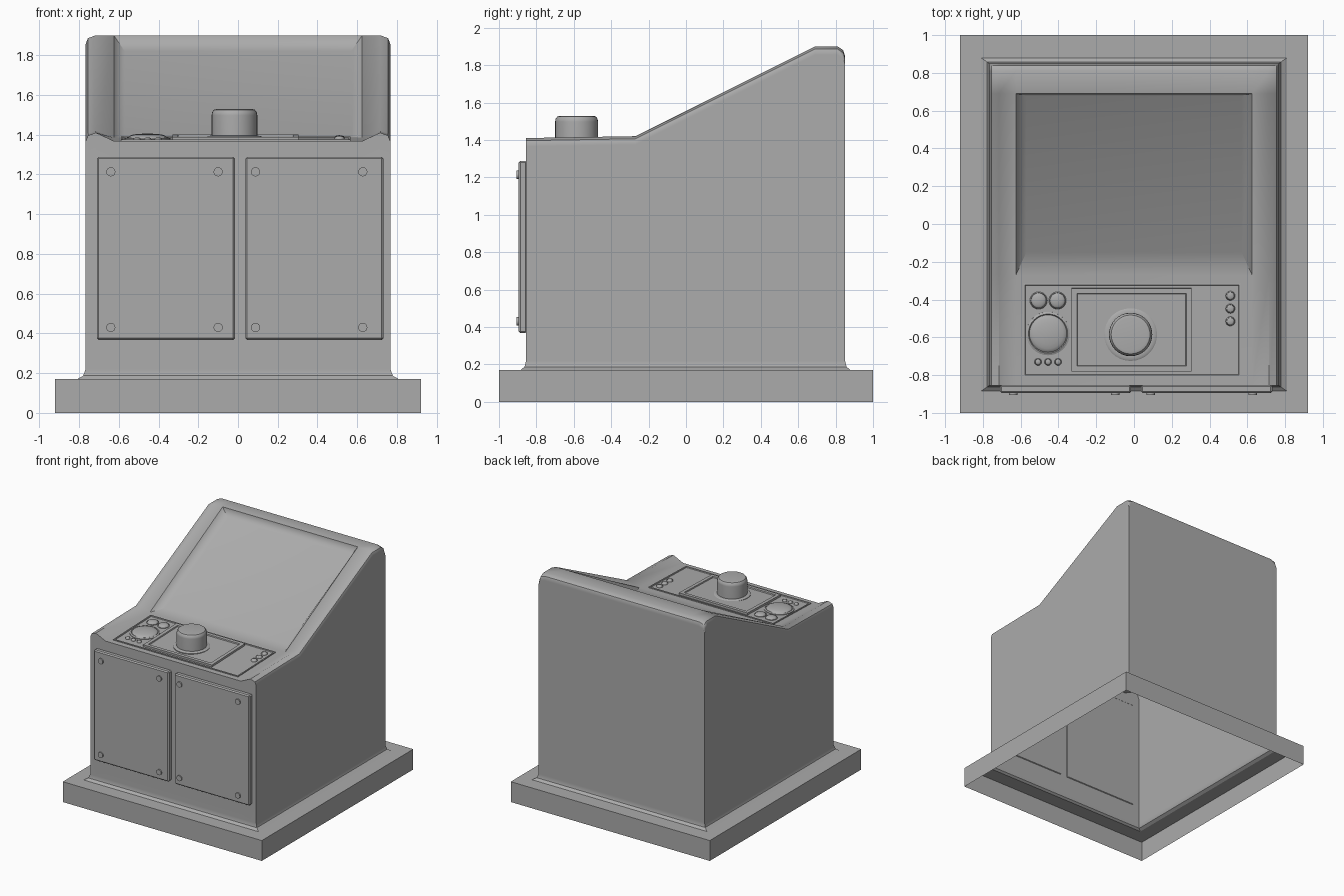
import bpy, bmesh, math
from mathutils import Matrix

old = bpy.data.objects.get("Cube")
if old:
    bpy.data.objects.remove(old, do_unlink=True)

TONE = (0.41, 0.41, 0.41, 1)
grey = bpy.data.materials.new("mid grey")
grey.use_nodes = True
grey.diffuse_color = TONE
grey.node_tree.nodes["Principled BSDF"].inputs["Base Color"].default_value = TONE

parts = []


def finish(name, bm, loc=(0, 0, 0), rot_x=0.0):
    mesh = bpy.data.meshes.new(name)
    bm.to_mesh(mesh)
    bm.free()
    mesh.materials.append(grey)
    ob = bpy.data.objects.new(name, mesh)
    ob.location = loc
    ob.rotation_euler.x = rot_x
    bpy.context.scene.collection.objects.link(ob)
    # Large faces stay flat, only the small edge faces look round
    ob.modifiers.new("flat_large_faces", 'WEIGHTED_NORMAL').keep_sharp = True
    parts.append(ob)
    return ob


def face_outward(bm):
    # Open shells: make the normals agree, then point them away from the middle
    bmesh.ops.recalc_face_normals(bm, faces=bm.faces[:])
    mid = sum((v.co for v in bm.verts), bm.verts[:][0].co * 0) / len(bm.verts)
    if sum(f.normal.dot(f.calc_center_median() - mid) * f.calc_area() for f in bm.faces) < 0:
        bmesh.ops.reverse_faces(bm, faces=bm.faces[:])


def box(name, x, y, z, chamfer):
    bm = bmesh.new()
    size = [b - a for a, b in (x, y, z)]
    bmesh.ops.create_cube(bm, size=1, matrix=Matrix.Diagonal((*size, 1)))
    bmesh.ops.bevel(bm, geom=bm.edges[:], offset=chamfer, segments=1, affect='EDGES')
    return finish(name, bm, [(a + b) / 2 for a, b in (x, y, z)])


def tray(name, x, y, z, height, rim, depth, tilt):
    # Raised plate whose top is sunk inside a rim
    bm = bmesh.new()
    bmesh.ops.create_cube(bm, size=1, matrix=Matrix.Diagonal((x[1] - x[0], y[1] - y[0], height, 1)))
    top = max(bm.faces, key=lambda f: f.calc_center_median().z)
    bmesh.ops.inset_region(bm, faces=[top], thickness=rim)
    bmesh.ops.inset_region(bm, faces=[top], thickness=0.004, depth=-depth)
    return finish(name, bm, ((x[0] + x[1]) / 2, (y[0] + y[1]) / 2, z), tilt)


def lathe(name, profile, loc, rot_x=0.0, sides=32):
    bm = bmesh.new()
    verts = [bm.verts.new((r, 0, z)) for r, z in profile]
    edges = [bm.edges.new(pair) for pair in zip(verts, verts[1:])]
    bmesh.ops.spin(bm, geom=verts + edges, cent=(0, 0, 0), axis=(0, 0, 1),
                   angle=math.tau, steps=sides, use_duplicate=False)
    bmesh.ops.remove_doubles(bm, verts=bm.verts[:], dist=0.0002)
    face_outward(bm)
    return finish(name, bm, loc, rot_x)


def button(radius, height, lip):
    # Domed cap sitting in a narrow chamfered collar
    cap = radius - lip
    arc = [math.pi / 2 * i / 5 for i in range(6)]
    return [(radius, -0.01), (radius, 0.003), (cap + lip * 0.3, 0.008), (cap, 0.002)] + [
        (cap * math.cos(a), 0.006 + height * math.sin(a)) for a in arc]


FRONT, SLOPE = -0.855, 0.03
TILT = math.atan(SLOPE)


def deck_z(y):
    return 1.368 + SLOPE * (y - FRONT)


# Cabinet: ridged sides, sunken deck and screen, flared foot, open below
bm = bmesh.new()
rows = [(FRONT, 1.41), (-0.27, 1.42), (0.69, 1.9), (0.81, 1.9), (0.84, 1.88), (0.85, 1.85)]
half = [(0.767, -0.045), (0.755, -0.014), (0.715, 0), (0.625, 0)]
grid = []
for i, (y, z) in enumerate(rows):
    heights = [z + dz for _, dz in half]
    if i < 2:
        heights[3] = deck_z(y)
    line = [(-x, h) for (x, _), h in zip(half, heights)]
    line += [(-x, h) for x, h in reversed(line)]
    grid.append([bm.verts.new((x, y, h)) for x, h in line])
for i in range(len(rows) - 1):
    for j in range(7):
        if j != 3 or i != 1:
            bm.faces.new((grid[i][j], grid[i][j + 1], grid[i + 1][j + 1], grid[i + 1][j]))

# Sunken screen with four sloping sides
SCREEN_X = 0.57
low_l, low_r = [bm.verts.new((x, -0.15, deck_z(-0.15))) for x in (-SCREEN_X, SCREEN_X)]
top_l, top_r = [bm.verts.new((x, 0.68, 1.82)) for x in (-SCREEN_X, SCREEN_X)]
(ml, mr), (bl, br) = [grid[i][3:5] for i in (1, 2)]
for face in ((ml, mr, low_r, low_l), (low_l, low_r, top_r, top_l),
             (ml, low_l, top_l, bl), (low_r, mr, br, top_r), (top_l, top_r, br, bl)):
    bm.faces.new(face)

# Walls and flared foot
rim = [e for e in bm.edges if e.is_boundary]
for z, grow in ((0.22, 0), (0.187, 0.012), (0.17, 0.03)):
    new = bmesh.ops.extrude_edge_only(bm, edges=rim)["geom"]
    rim = [g for g in new if isinstance(g, bmesh.types.BMEdge)
           and all(v in new for v in g.verts) and g.is_boundary]
    for v in (g for g in new if isinstance(g, bmesh.types.BMVert)):
        v.co.z = z
        if abs(v.co.x) > 0.76:
            v.co.x += math.copysign(grow, v.co.x)
        if abs(v.co.y) > 0.84:
            v.co.y += math.copysign(grow * 0.7, v.co.y)
face_outward(bm)
cabinet = finish("cabinet", bm)

# Plinth: hollow skirt with an open middle
bm = bmesh.new()
loops = []
for hx, hy, z in ((0.8, 0.875, 0.17), (0.92, 1, 0.17), (0.92, 1, 0)):
    loops.append([bm.verts.new((sx * hx, sy * hy, z)) for sx, sy in ((-1, -1), (1, -1), (1, 1), (-1, 1))])
for a, b in zip(loops, loops[1:]):
    for k in range(4):
        n = (k + 1) % 4
        bm.faces.new((a[k], b[k], b[n], a[n]))
finish("plinth", bm)

# Front doors with screws
for side, span, screws in (("right", (-0.71, -0.015), (-0.64, -0.1)),
                           ("left", (0.037, 0.732), (0.088, 0.628))):
    box(side + "_door", span, (-0.895, -0.85), (0.367, 1.288), 0.009)
    for x in screws:
        for z in (0.43, 1.213):
            lathe(side + "_door_screw", [(0.023, -0.01), (0.023, 0.01), (0, 0.01)],
                  (x, -0.895, z), math.pi / 2, 16)

# Control panel and central tray
tray("control_panel", (-0.588, 0.567), (-0.81, -0.313), deck_z(-0.56), 0.014, 0.014, 0.006, TILT)
tray("knob_tray", (-0.33, 0.305), (-0.78, -0.34), deck_z(-0.56) + 0.007, 0.022, 0.04, 0.009, TILT)

# Big knob on its collar
knob_base = deck_z(-0.58) + 0.004
lathe("knob_collar", [(0.14, -0.01), (0.14, 0.008), (0.132, 0.013), (0.117, 0.015), (0, 0.015)],
      (-0.018, -0.585, knob_base))
lathe("knob", [(0.115, 0), (0.115, 0.115), (0.112, 0.131), (0.103, 0.143), (0.088, 0.147), (0, 0.147)],
      (-0.018, -0.585, knob_base + 0.002))

# Trackball and push buttons
for name, radius, height, lip, spots, sides in (
        ("trackball", 0.115, 0.02, 0.016, [(-0.455, -0.58)], 32),
        ("round_button", 0.046, 0.012, 0.006, [(-0.505, -0.405), (-0.405, -0.405)], 24),
        ("small_button", 0.019, 0.006, 0.004, [(-0.508, -0.73), (-0.455, -0.73), (-0.402, -0.73)], 16),
        ("side_button", 0.025, 0.006, 0.005, [(0.51, -0.38), (0.51, -0.448), (0.51, -0.515)], 16)):
    for x, y in spots:
        lathe(name, button(radius, height, lip), (x, y, deck_z(y) + 0.003), TILT, sides)

# Smooth the rounded surfaces, keep hard edges
bpy.ops.object.select_all(action='DESELECT')
for ob in parts:
    ob.select_set(True)
bpy.context.view_layer.objects.active = cabinet
bpy.ops.object.shade_smooth_by_angle(angle=math.radians(35))

# The screen blends softly into its sloping sides
points = cabinet.data.vertices
for edge in cabinet.data.edges:
    if all(abs(abs(points[i].co.x) - SCREEN_X) < 0.001 for i in edge.vertices):
        edge.use_edge_sharp = False
